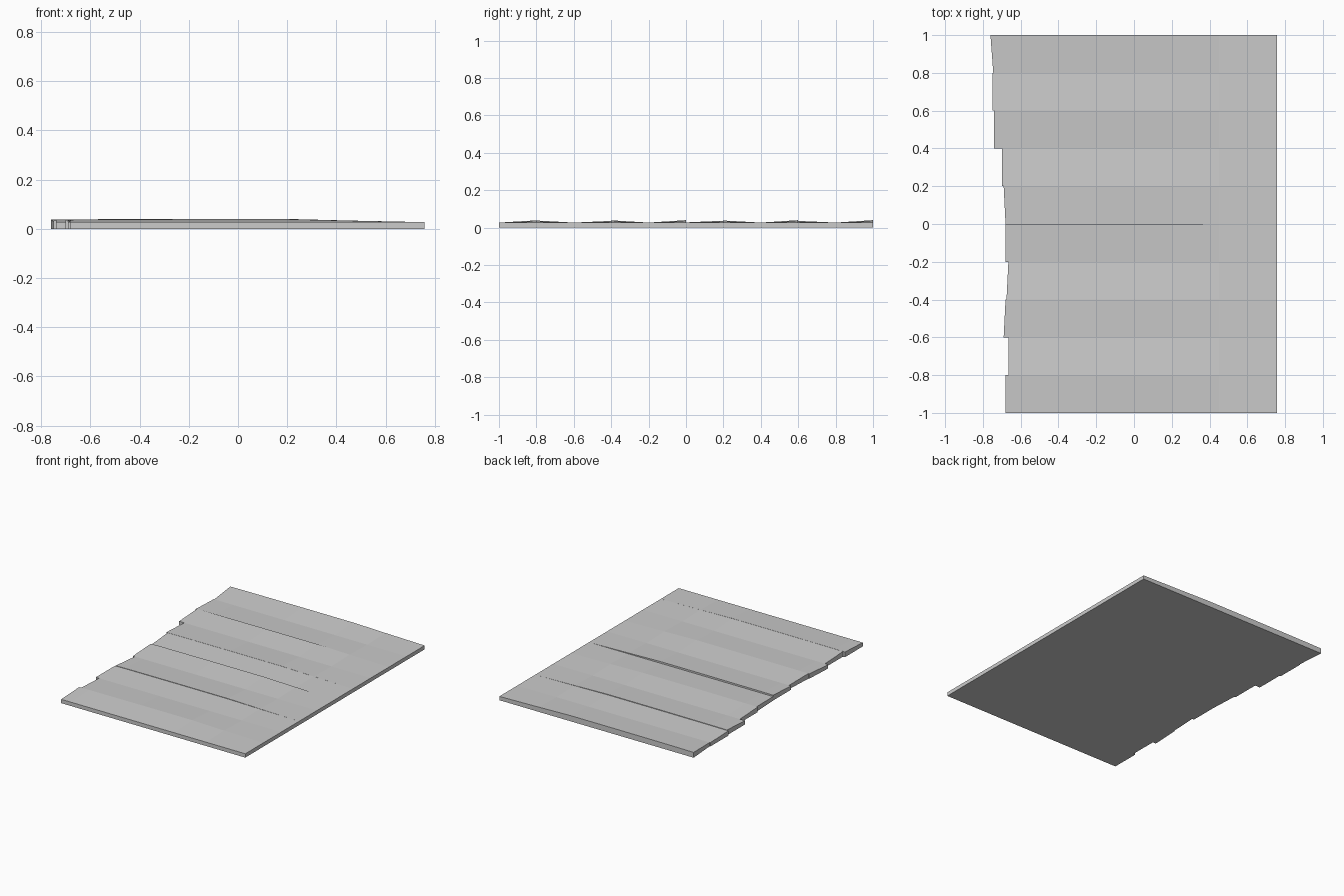
import bpy, bmesh

if "Cube" in bpy.data.objects:
    bpy.data.objects.remove(bpy.data.objects["Cube"])

# Ten warped boards running along x, each 0.2 wide in y, fused into one slab.
# Per board: left end x at south / north edge, crown height at south / north edge
BASE = 0.027
RIGHT = 0.757
boards = [
    (-0.68, -0.68, 0.000, 0.012),
    (-0.665, -0.665, 0.011, 0.000),
    (-0.69, -0.68, 0.000, 0.009),
    (-0.675, -0.665, 0.012, 0.000),
    (-0.68, -0.68, 0.000, 0.013),
    (-0.68, -0.69, 0.001, 0.010),
    (-0.70, -0.70, 0.011, 0.000),
    (-0.74, -0.74, 0.000, 0.013),
    (-0.75, -0.75, 0.009, 0.000),
    (-0.745, -0.76, 0.000, 0.013),
]
# Crown along the length: x station and share of the full height
stations = [(-0.60, 0.9), (-0.2, 1.0), (0.2, 1.0), (0.45, 0.5)]


def edge_line(left, crown):
    line = [(left, BASE + 0.8 * crown)]
    line += [(x, BASE + s * crown) for x, s in stations]
    return line + [(RIGHT, BASE)]


bm = bmesh.new()


def face(points):
    unique = list(dict.fromkeys(points))
    if len(unique) > 2:
        bm.faces.new([bm.verts.new(p) for p in unique])


def wall(y, line):
    # full-height wall under a line
    for (xa, za), (xb, zb) in zip(line, line[1:]):
        face([(xa, y, 0), (xb, y, 0), (xb, y, zb), (xa, y, za)])


previous = None
for i, (l0, l1, c0, c1) in enumerate(boards):
    y0, y1 = -1 + 0.2 * i, -0.8 + 0.2 * i
    south, north = edge_line(l0, c0), edge_line(l1, c1)
    # warped top and flat underside
    for (a, b), (d, c) in zip(zip(south, south[1:]), zip(north, north[1:])):
        quad = [(a[0], y0, a[1]), (b[0], y0, b[1]),
                (c[0], y1, c[1]), (d[0], y1, d[1])]
        face(quad)
        face([(x, y, 0) for x, y, z in reversed(quad)])
    # left and right ends
    face([(l1, y1, 0), (l0, y0, 0), (l0, y0, south[0][1]), (l1, y1, north[0][1])])
    face([(RIGHT, y0, 0), (RIGHT, y1, 0), (RIGHT, y1, BASE), (RIGHT, y0, BASE)])
    # steps between neighbouring boards
    if previous:
        outer, inner = sorted((previous, south), key=lambda line: line[0][0])
        xi = inner[0][0]
        t = (xi - outer[0][0]) / (outer[1][0] - outer[0][0])
        zi = outer[0][1] + t * (outer[1][1] - outer[0][1])
        if xi > outer[0][0]:
            wall(y0, [outer[0], (xi, zi)])
        trimmed = [(xi, zi)] + outer[1:]
        for a, b, c, d in zip(trimmed, trimmed[1:], inner[1:], inner):
            face([(p[0], y0, round(p[1], 6)) for p in (a, b, c, d)])
    else:
        wall(y0, south)
    previous = north
wall(1.0, previous)

bmesh.ops.remove_doubles(bm, verts=bm.verts, dist=1e-5)
bmesh.ops.recalc_face_normals(bm, faces=bm.faces)
mesh = bpy.data.meshes.new("plank_slab")
bm.to_mesh(mesh)
bm.free()
slab = bpy.data.objects.new("plank_slab", mesh)
bpy.context.collection.objects.link(slab)
